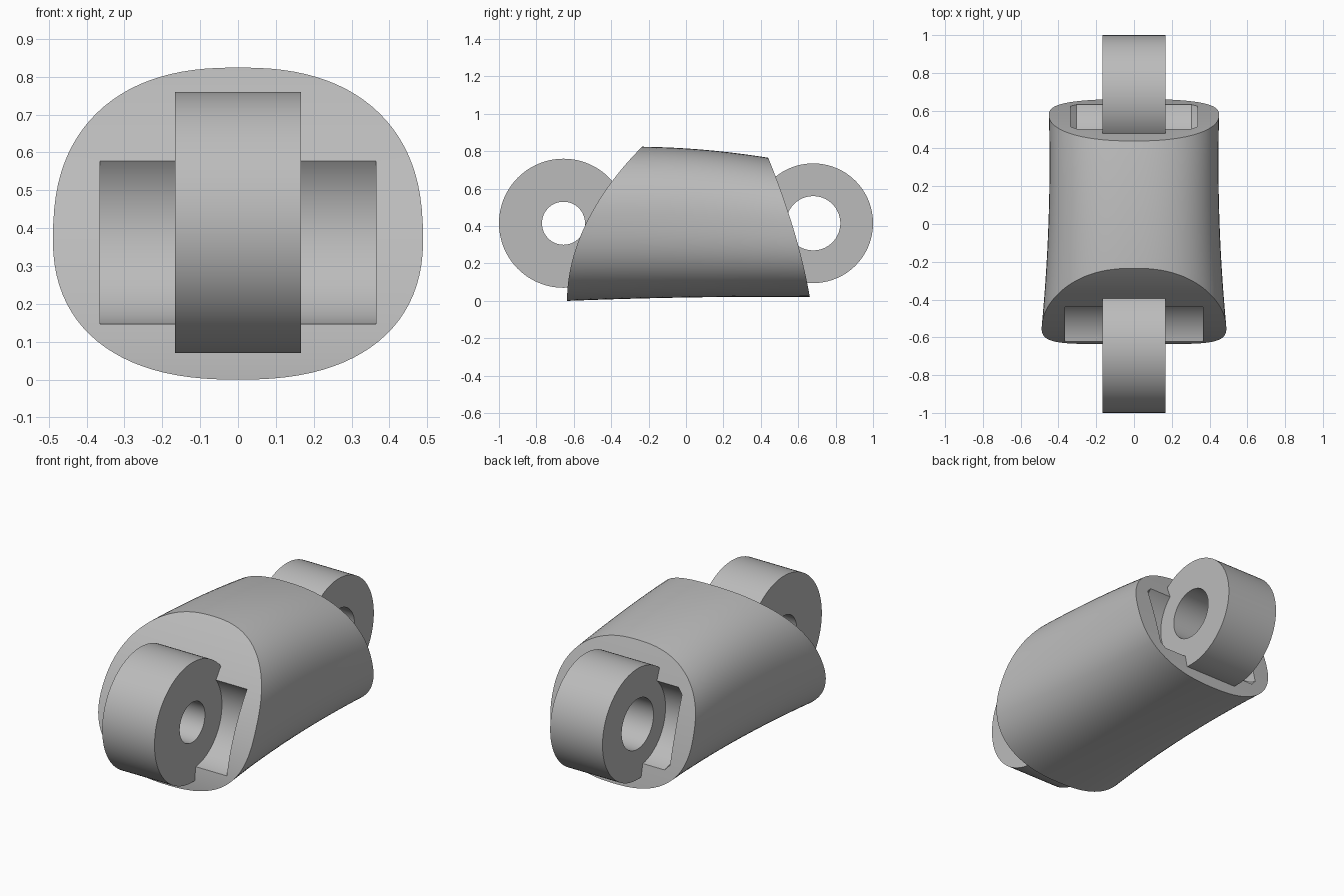
import bpy, bmesh, math

cube = bpy.data.objects.get("Cube")
if cube:
    bpy.data.objects.remove(cube, do_unlink=True)

grey = bpy.data.materials.new("plain_grey")
grey.use_nodes = True
grey.diffuse_color = (0.5, 0.5, 0.5, 1)
for node in grey.node_tree.nodes:
    if node.type == 'BSDF_PRINCIPLED':
        node.inputs["Base Color"].default_value = (0.5, 0.5, 0.5, 1)


def make_object(name, bm):
    bmesh.ops.recalc_face_normals(bm, faces=bm.faces)
    mesh = bpy.data.meshes.new(name)
    bm.to_mesh(mesh)
    bm.free()
    mesh.materials.append(grey)
    obj = bpy.data.objects.new(name, mesh)
    bpy.context.collection.objects.link(obj)
    return obj


def activate(obj):
    bpy.ops.object.select_all(action='DESELECT')
    obj.select_set(True)
    bpy.context.view_layer.objects.active = obj


def shade(obj):
    activate(obj)
    bpy.ops.object.shade_smooth_by_angle(angle=math.radians(30))


def revolve(name, profile, y, z, hollow, steps=96):
    """Turn a (radius, x) profile about a crosswise axis through (y, z)."""
    bm = bmesh.new()
    rings = []
    for r, x in profile:
        angles = [2 * math.pi * i / steps for i in range(steps)]
        rings.append([bm.verts.new((x, y + r * math.cos(a), z + r * math.sin(a)))
                      for a in angles])
    pairs = list(zip(rings, rings[1:]))
    if hollow:
        pairs.append((rings[-1], rings[0]))
    else:
        bm.faces.new(rings[0])
        bm.faces.new(rings[-1])
    for p, q in pairs:
        for i in range(steps):
            j = (i + 1) % steps
            bm.faces.new((p[i], p[j], q[j], q[i]))
    return make_object(name, bm)


def lug(name, outer, inner, y, z, half=0.167):
    profile = [(inner, -half), (outer, -half), (outer, half), (inner, half)]
    shade(revolve(name, profile, y, z, True))


# Body: rounded oval sections lofted between two curved end faces
SIDES, STEPS, POWER = 96, 16, 2 / 2.4


def rounded(v):
    return math.copysign(abs(v) ** POWER, v) if abs(v) > 1e-6 else 0.0


def body_point(angle, t):
    side, rise = rounded(math.sin(angle)), (1 - rounded(math.cos(angle))) / 2
    front_z, back_z = 0.825 * rise, 0.02 + 0.745 * rise
    front_y = -0.636 + 0.59 * front_z ** 2
    back_y = 0.665 - 0.157 * back_z - 0.18 * back_z ** 2
    y = front_y + (back_y - front_y) * t
    half_width = 0.453 - 0.036 * y + 0.055 * y * y
    low = 0.018 + 0.017 * y - 0.018 * y * y
    high = 0.815 - 0.065 * y - 0.11 * y * y
    return (half_width * side, y, low + (high - low) * rise)


bm = bmesh.new()
loops = [[bm.verts.new(body_point(2 * math.pi * i / SIDES, k / STEPS))
          for i in range(SIDES)] for k in range(STEPS + 1)]
for p, q in zip(loops, loops[1:]):
    for i in range(SIDES):
        j = (i + 1) % SIDES
        bm.faces.new((p[i], p[j], q[j], q[i]))
# End faces as level strips, so they curve only with height
for loop in (loops[0], loops[-1]):
    for i in range(SIDES // 2):
        strip = [loop[i], loop[i + 1], loop[SIDES - i - 1], loop[-i]]
        bm.faces.new(list(dict.fromkeys(strip)))
body = make_object("body", bm)

# Pockets around the lugs; the back one has chamfered ends
front_pocket = revolve("front_pocket", [(0.27, -0.365), (0.27, 0.365)],
                       -0.655, 0.415, False)
back_pocket = revolve("back_pocket", [(0.22, -0.335), (0.25, -0.305),
                                      (0.25, 0.305), (0.22, 0.335)],
                      0.675, 0.415, False)
for pocket in (front_pocket, back_pocket):
    pocket.hide_render = True
    cut = body.modifiers.new(pocket.name, 'BOOLEAN')
    cut.operation = 'DIFFERENCE'
    cut.solver = 'EXACT'
    cut.object = pocket
    activate(body)
    bpy.ops.object.modifier_apply(modifier=cut.name)
    bpy.data.objects.remove(pocket, do_unlink=True)
shade(body)

# Pierced lugs at both ends
lug("front_lug", 0.345, 0.115, -0.655, 0.415)
lug("back_lug", 0.32, 0.145, 0.68, 0.415)
